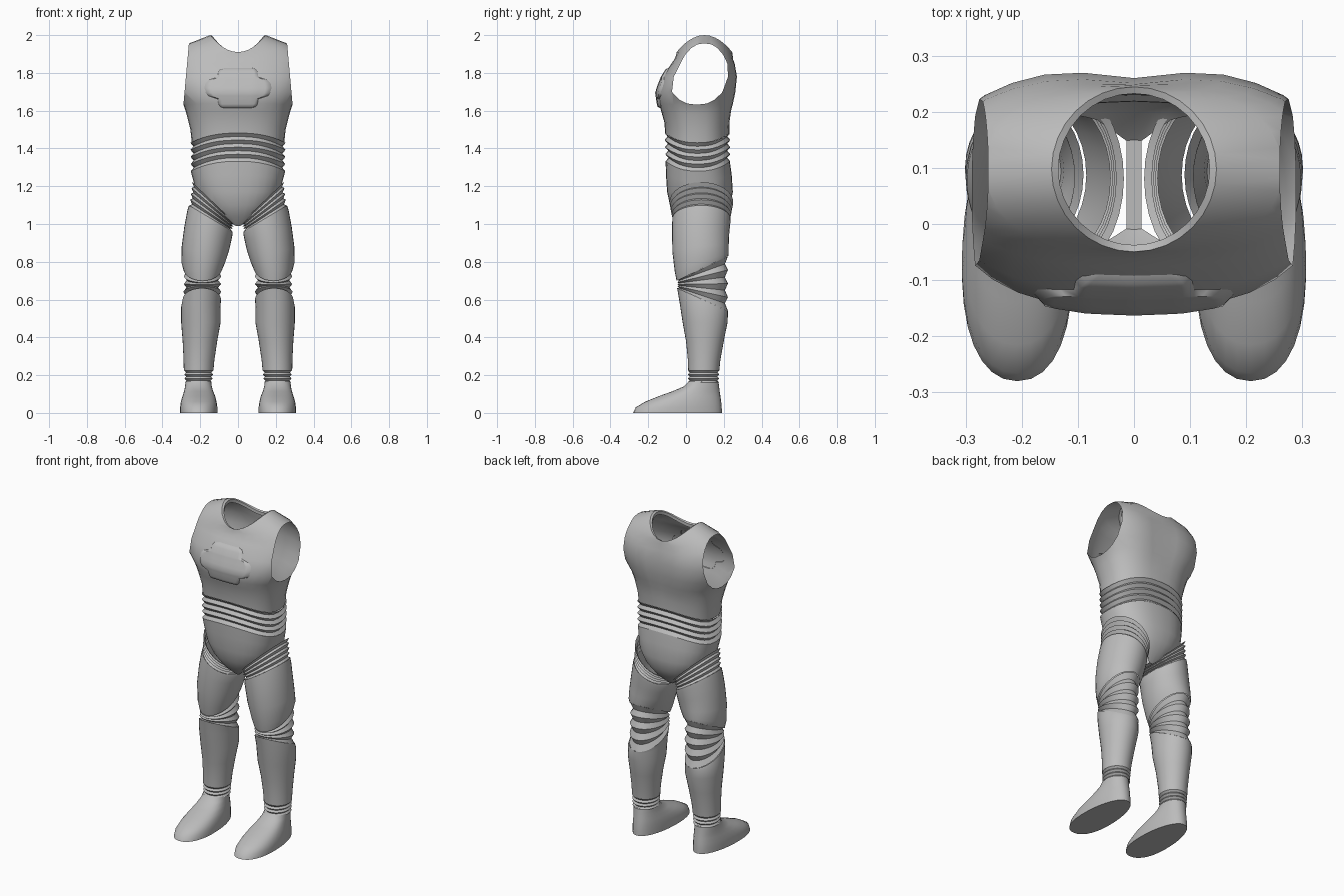
import bpy, bmesh, math
from mathutils import Vector
from mathutils.bvhtree import BVHTree

if "Cube" in bpy.data.objects:
    bpy.data.objects.remove(bpy.data.objects["Cube"])

SEGMENTS = 32

grey = bpy.data.materials.new("plain_grey")
grey.use_nodes = True
grey.diffuse_color = (0.5, 0.5, 0.5, 1)
grey.node_tree.nodes["Principled BSDF"].inputs["Base Color"].default_value = (0.5, 0.5, 0.5, 1)


def power(v, n):
    return math.copysign(abs(v) ** (2 / n), v)


def ring(z, x0, x1, y0, y1, kx=0, ky=0, arch=0, n=2.0, heel=0, groove=0):
    """One closed cross-section, tilted by kx and ky and arched front and back."""
    cx, cy, rx, ry = (x0 + x1) / 2, (y0 + y1) / 2, (x1 - x0) / 2, (y1 - y0) / 2
    points = []
    for i in range(SEGMENTS):
        a = math.tau * i / SEGMENTS
        dx = rx * power(math.cos(a), n) * (1 - heel * math.sin(a))
        dy = ry * power(math.sin(a), n)
        if dy > 0:
            dy -= groove * math.exp(-(dx / 0.09) ** 2)
        points.append((cx + dx, cy + dy, z + kx * dx + ky * dy + arch * math.sin(a) ** 2))
    return points


def loft(rings, cap_end=False):
    bm = bmesh.new()
    rows = [[bm.verts.new(p) for p in r] for r in rings]
    for a, b in zip(rows, rows[1:]):
        for i in range(SEGMENTS):
            j = (i + 1) % SEGMENTS
            bm.faces.new((a[i], b[i], b[j], a[j]))
    if cap_end:
        bm.faces.new(rows[-1])
    return bm


def finish(name, bm, mirror=False, angle=34):
    bmesh.ops.recalc_face_normals(bm, faces=bm.faces)
    for f in bm.faces:
        f.smooth = True
    for e in bm.edges:
        e.smooth = len(e.link_faces) == 2 and e.calc_face_angle(0) < math.radians(angle)
    mesh = bpy.data.meshes.new(name)
    bm.to_mesh(mesh)
    bm.free()
    mesh.materials.append(grey)
    obj = bpy.data.objects.new(name, mesh)
    bpy.context.collection.objects.link(obj)
    if mirror:
        obj.modifiers.new("other_side", "MIRROR")
    return obj


def cut(bm, co, normal):
    """Trim away everything beyond a plane, on both sides of the body."""
    for s in (1, -1):
        geom = bm.verts[:] + bm.edges[:] + bm.faces[:]
        bmesh.ops.bisect_plane(bm, geom=geom, plane_co=(s * co[0], co[1], co[2]),
                               plane_no=(s * normal[0], normal[1], normal[2]), clear_outer=True)


def pleats(start, end, count, depth, front=1.0):
    """Bellows: rings blended from start to end, every second one drawn in."""
    result = []
    for i in range(count):
        t = i / (count - 1)
        v = {k: start[k] + (end[k] - start[k]) * t for k in start}
        d = depth * (i % 2)
        v["x0"] += d
        v["x1"] -= d
        v["y0"] += d * front
        v["y1"] -= d
        result.append(ring(**v))
    return result


# Torso: bulging shoulders trimmed flat to leave open armholes
torso_rows = [  # height, arch, front, back, half width, back groove
    (1.43, 0.05, -0.11, 0.23, 0.245, 0),
    (1.50, 0.04, -0.115, 0.235, 0.252, 0.005),
    (1.58, 0.02, -0.132, 0.247, 0.272, 0.01),
    (1.63, 0.01, -0.145, 0.26, 0.288, 0.015),
    (1.70, 0, -0.153, 0.272, 0.335, 0.018),
    (1.78, 0, -0.122, 0.28, 0.355, 0.02),
    (1.85, 0, -0.077, 0.266, 0.35, 0.015),
    (1.90, -0.03, -0.062, 0.254, 0.325, 0.005),
    (1.955, -0.06, -0.052, 0.247, 0.262, 0),
]
rings = [ring(z, -w, w, f, b, arch=a, n=2.4, groove=g) for z, a, f, b, w, g in torso_rows]
# Neck edge with a thin turned-in lip
for z, r in ((2.0, 0.147), (1.995, 0.135), (1.975, 0.135)):
    rings.append(ring(z, -r, r, 0.0975 - r, 0.0975 + r, arch=-0.09))
torso = loft(rings)
cut(torso, (0.26, 0, 1.955), (0.335, 0, 0.03))
surface = BVHTree.FromBMesh(torso)
finish("torso", torso, angle=40)

# Chest plate: raised panel with rounded ears, following the chest
half = [(0.108, 0.07), (0.1, 0.095), (0.085, 0.106), (0.058, 0.11), (0.05, 0.135),
        (0.042, 0.16), (0.026, 0.176), (0, 0.182)]
rows = [(1.72 - h, w) for h, w in half] + [(1.72 + h, w) for h, w in half[-2::-1]]
COLUMNS = 20
bm = bmesh.new()
grid = []
for r, (z, w) in enumerate(rows):
    line = []
    for c in range(COLUMNS + 1):
        u = 2 * c / COLUMNS - 1
        hit = surface.ray_cast(Vector((u * w, -1, z)), Vector((0, 1, 0)))[0]
        border = r in (0, len(rows) - 1) or c in (0, COLUMNS)
        line.append(bm.verts.new((u * w, hit.y + (0.003 if border else -0.011), z)))
    grid.append(line)
for a, b in zip(grid, grid[1:]):
    for c in range(COLUMNS):
        bm.faces.new((a[c], a[c + 1], b[c + 1], b[c]))
finish("chest_plate", bm, angle=50)

# Waist bellows
waist = pleats(dict(z=1.43, x0=-0.252, x1=0.252, y0=-0.115, y1=0.235, arch=0.052, n=2.4),
               dict(z=1.28, x0=-0.25, x1=0.25, y0=-0.108, y1=0.234, arch=0.052, n=2.4), 9, 0.016)
finish("waist_bellows", loft(waist), angle=25)

# Pelvis: rounded block trimmed along both leg openings
pelvis_rows = [
    (1.28, 0.052, -0.108, 0.232, 0.25),
    (1.23, 0.03, -0.106, 0.242, 0.237),
    (1.17, 0, -0.1, 0.248, 0.222),
    (1.10, 0, -0.085, 0.235, 0.18),
    (1.04, 0, -0.055, 0.2, 0.12),
    (0.99, 0, -0.01, 0.15, 0.05),
]
pelvis = loft([ring(z, -w, w, f, b, arch=a, n=2.4) for z, a, f, b, w in pelvis_rows], cap_end=True)
cut(pelvis, (0.14, 0, 1.11), (0.95, 0, -1))
finish("pelvis", pelvis, angle=40)

# Hip bellows: slanted from the outer hip down to the crotch
hip = pleats(dict(z=1.115, x0=0.018, x1=0.243, y0=-0.088, y1=0.25, kx=0.95),
             dict(z=1.03, x0=0.032, x1=0.257, y0=-0.072, y1=0.235, kx=0.6), 9, 0.012)
finish("hip_bellows", loft(hip), mirror=True, angle=25)

# Thigh
thigh = [
    ring(1.03, 0.03, 0.26, -0.072, 0.235, kx=0.6),
    ring(1.01, 0.028, 0.268, -0.073, 0.235, kx=0.52),
    ring(0.95, 0.035, 0.284, -0.074, 0.229, kx=0.3),
    ring(0.87, 0.048, 0.298, -0.072, 0.226, kx=0.1, ky=0.12),
    ring(0.80, 0.068, 0.3, -0.06, 0.226, ky=0.35),
    ring(0.765, 0.085, 0.29, -0.05, 0.224, ky=0.48),
]
finish("thigh", loft(thigh), mirror=True)

# Knee bellows: a fan closed at the front and spread at the back
knee = pleats(dict(z=0.765, x0=0.09, x1=0.284, y0=-0.046, y1=0.222, ky=0.48),
              dict(z=0.60, x0=0.09, x1=0.29, y0=-0.046, y1=0.222, ky=-0.45), 9, 0.016, 0.6)
finish("knee_bellows", loft(knee), mirror=True, angle=20)

# Shin
shin = [
    ring(0.60, 0.09, 0.293, -0.047, 0.222, ky=-0.45),
    ring(0.56, 0.093, 0.301, -0.035, 0.222, ky=-0.25),
    ring(0.48, 0.092, 0.301, -0.018, 0.22),
    ring(0.38, 0.11, 0.293, 0, 0.2),
    ring(0.28, 0.125, 0.288, 0.01, 0.182),
    ring(0.225, 0.13, 0.287, 0.012, 0.176),
]
finish("shin", loft(shin), mirror=True)

# Ankle bellows
ankle = pleats(dict(z=0.225, x0=0.13, x1=0.286, y0=0.01, y1=0.177),
               dict(z=0.16, x0=0.136, x1=0.282, y0=0.01, y1=0.176), 7, 0.01)
finish("ankle_bellows", loft(ankle), mirror=True, angle=20)

# Boot with a flat sole
boot_rows = [
    (0.165, 0.143, 0.277, 0.012, 0.172),
    (0.14, 0.139, 0.28, -0.012, 0.175),
    (0.115, 0.132, 0.285, -0.07, 0.178),
    (0.09, 0.122, 0.293, -0.14, 0.182),
    (0.06, 0.114, 0.302, -0.215, 0.186),
    (0.03, 0.11, 0.306, -0.266, 0.189),
    (0, 0.11, 0.306, -0.28, 0.19),
]
boot = [ring(*row, heel=0.12, n=2.2) for row in boot_rows]
finish("boot", loft(boot, cap_end=True), mirror=True, angle=45)
